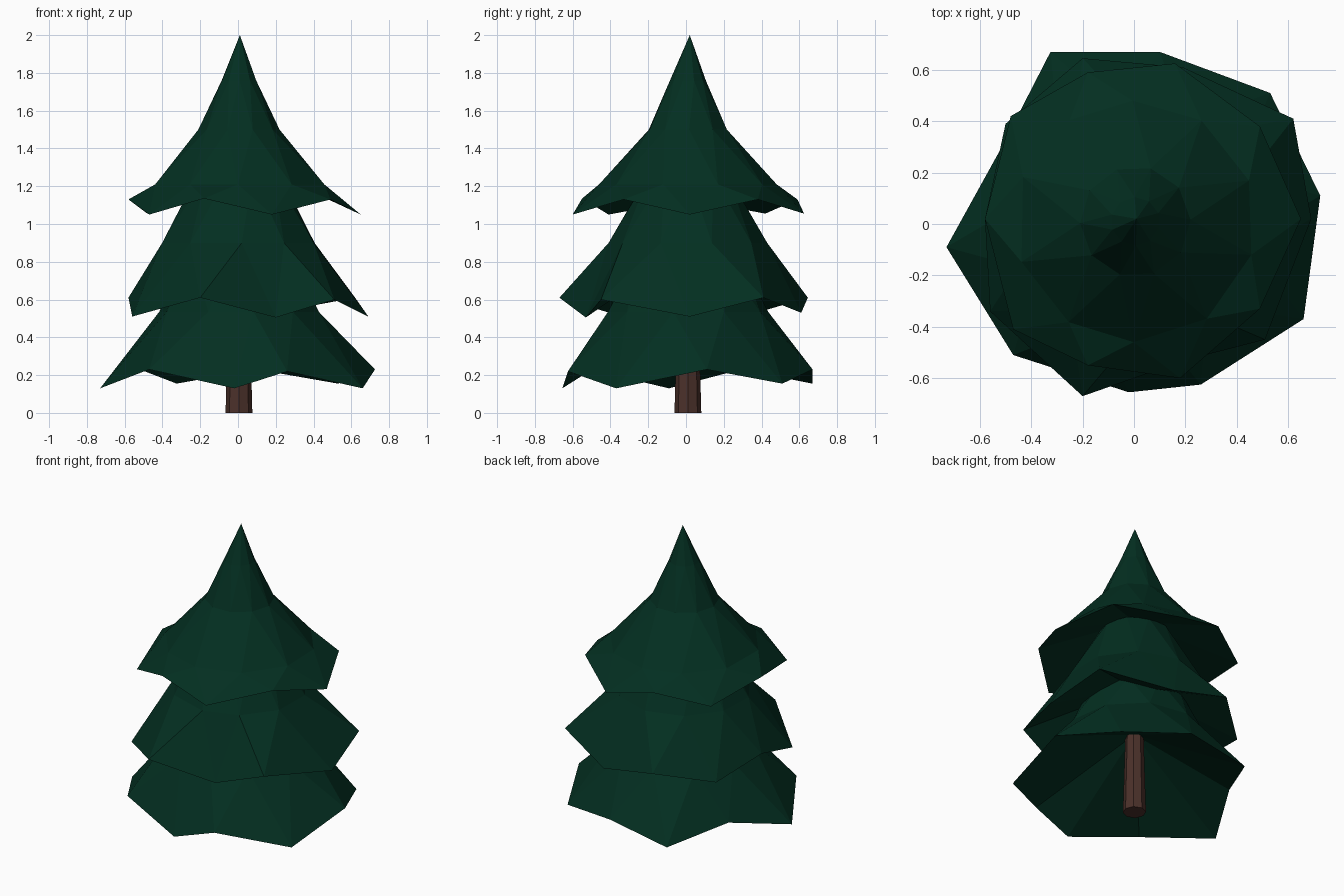
import bpy, bmesh
from math import sin, cos, pi, atan2

if "Cube" in bpy.data.objects:
    bpy.data.objects.remove(bpy.data.objects["Cube"])


def material(name, rgb):
    m = bpy.data.materials.new(name)
    m.diffuse_color = (*rgb, 1)
    m.use_nodes = True
    m.node_tree.nodes["Principled BSDF"].inputs["Base Color"].default_value = m.diffuse_color
    return m


def add_object(name, bm, mat):
    bmesh.ops.recalc_face_normals(bm, faces=bm.faces[:])
    me = bpy.data.meshes.new(name)
    bm.to_mesh(me)
    bm.free()
    me.materials.append(mat)
    ob = bpy.data.objects.new(name, me)
    bpy.context.collection.objects.link(ob)
    return ob


green = material("needles", (0.001, 0.028, 0.015))
brown = material("bark", (0.07, 0.03, 0.023))
CX, CY = 0.005, 0.01


def tier(name, rim, rings, apex_z, under_z):
    """Ragged skirt: rim alternates drooping tips and notches; each ring above is
    turned half a step; the underside is a hollow fan."""
    n = len(rim)
    bm = bmesh.new()
    ang = [atan2(y, x) for x, y, z in rim]
    edge = [bm.verts.new(p) for p in rim]
    prev = edge
    for k, (r, z) in enumerate(rings):
        half = k % 2 == 0
        cur = []
        for i in range(n):
            if k == 0:      # follow the uneven rim spacing
                a = ang[i] + ((ang[(i + 1) % n] - ang[i]) % (2 * pi)) / 2
            else:
                a = ang[0] + (i + (0.5 if half else 0)) * 2 * pi / n
            cur.append(bm.verts.new((CX + r * cos(a), CY + r * sin(a), z)))
        for i in range(n):
            j = (i + 1) % n
            if half:
                bm.faces.new((prev[i], prev[j], cur[i]))
                bm.faces.new((prev[j], cur[j], cur[i]))
            else:
                bm.faces.new((prev[i], cur[j], cur[i]))
                bm.faces.new((prev[i], prev[j], cur[j]))
        prev = cur
    top = bm.verts.new((0.01, 0.02, apex_z))
    under = bm.verts.new((CX, CY, under_z))
    for i in range(n):
        j = (i + 1) % n
        bm.faces.new((prev[i], prev[j], top))
        bm.faces.new((edge[j], edge[i], under))
    return add_object(name, bm, green)


# Lower branches
tier("lower_branches",
     [(-0.73, -0.09, 0.13), (-0.47, -0.51, 0.23), (-0.02, -0.655, 0.13), (0.26, -0.625, 0.22),
      (0.66, -0.37, 0.13), (0.725, 0.11, 0.23), (0.53, 0.51, 0.155), (0.10, 0.67, 0.23),
      (-0.325, 0.67, 0.155), (-0.52, 0.29, 0.23)],
     [(0.43, 0.535), (0.31, 0.78)], 0.86, 0.55)

# Middle branches
tier("middle_branches",
     [(0.69, 0.02, 0.51), (0.62, 0.41, 0.61), (0.19, 0.61, 0.53), (-0.20, 0.645, 0.61),
      (-0.50, 0.39, 0.535), (-0.58, 0.02, 0.61), (-0.56, -0.34, 0.51), (-0.20, -0.67, 0.61),
      (0.20, -0.53, 0.505), (0.51, -0.45, 0.60)],
     [(0.42, 0.90), (0.22, 1.26)], 1.33, 0.88)

# Upper branches and treetop
tier("upper_branches",
     [(0.65, 0.02, 1.05), (0.49, 0.38, 1.13), (0.16, 0.625, 1.055), (-0.18, 0.59, 1.13),
      (-0.48, 0.42, 1.055), (-0.58, 0.02, 1.13), (-0.47, -0.41, 1.05), (-0.18, -0.55, 1.135),
      (0.18, -0.60, 1.05), (0.49, -0.33, 1.13)],
     [(0.47, 1.21), (0.215, 1.50), (0.095, 1.76)], 2.0, 1.35)

# Trunk
bm = bmesh.new()
bmesh.ops.create_cone(bm, cap_ends=True, segments=8, radius1=0.071, radius2=0.055, depth=0.6)
bmesh.ops.translate(bm, verts=bm.verts[:], vec=(CX, CY, 0.3))
add_object("trunk", bm, brown)
